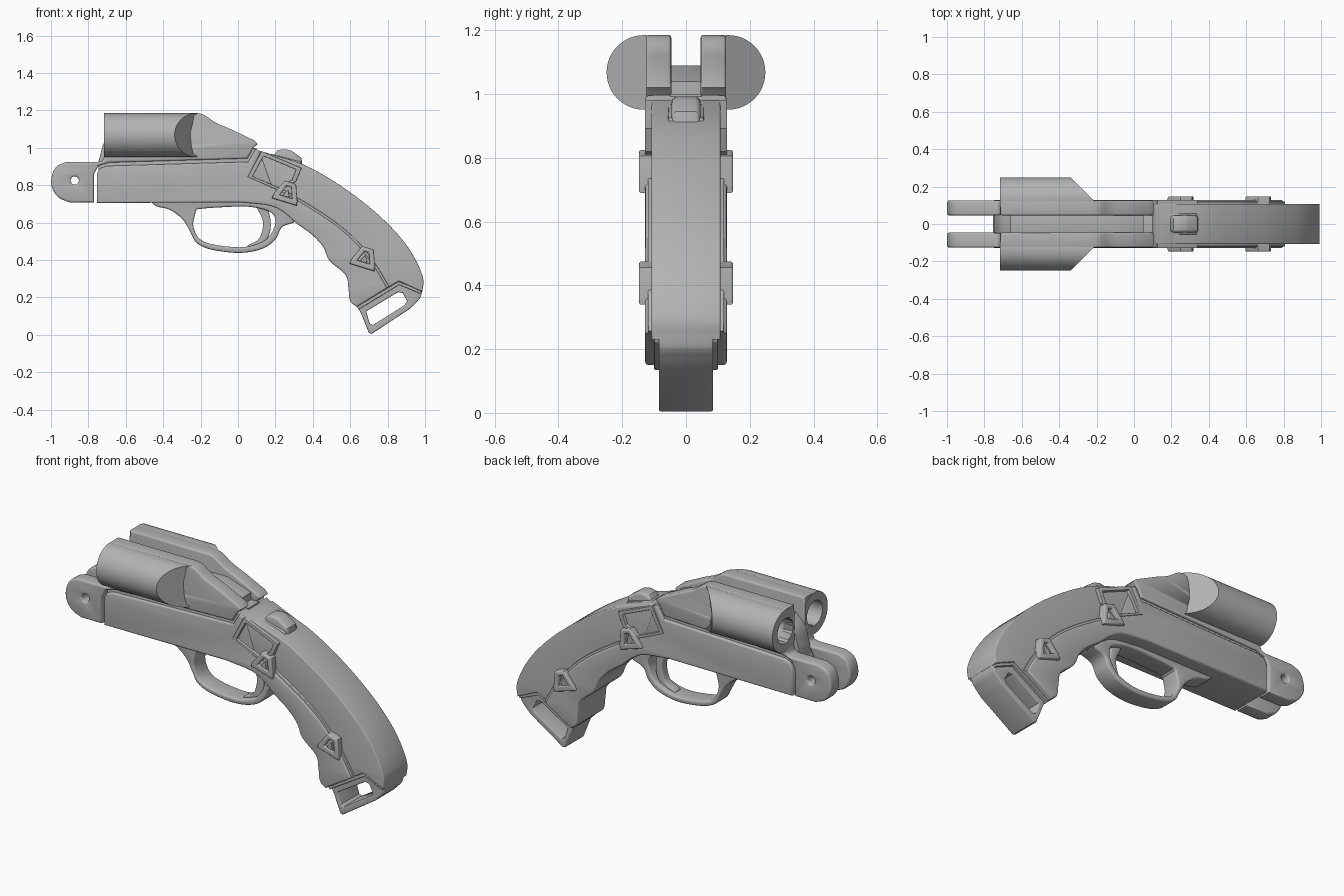
import bpy
import bmesh
from math import cos, sin, pi, radians
from mathutils import Matrix, Vector

if "Cube" in bpy.data.objects:
    bpy.data.objects.remove(bpy.data.objects["Cube"])

scene = bpy.context.scene
GREY = (0.45, 0.45, 0.45, 1.0)
metal = bpy.data.materials.new("plain grey")
metal.use_nodes = True
metal.diffuse_color = GREY
for node in metal.node_tree.nodes:
    if node.type == 'BSDF_PRINCIPLED':
        node.inputs["Base Color"].default_value = GREY


def smooth(points, steps=5):
    """Sample a soft curve that passes through the points."""
    p = [Vector(q) for q in points]
    p = [p[0] * 2 - p[1]] + p + [p[-1] * 2 - p[-2]]
    out = []
    for a, b, c, d in zip(p, p[1:], p[2:], p[3:]):
        for i in range(steps):
            t = i / steps
            out.append(0.5 * (2 * b + (c - a) * t + (2 * a - 5 * b + 4 * c - d) * t * t
                              + (3 * b - a - 3 * c + d) * t ** 3))
    return [tuple(v) for v in out] + [tuple(points[-1])]


def circle(cx, cz, r, n=32):
    return [(cx + r * cos(2 * pi * i / n), cz + r * sin(2 * pi * i / n)) for i in range(n)]


def ribbon(points, width):
    """Outline of a band of even width along a path."""
    p = [Vector(q) for q in points]
    left, right = [], []
    for i, q in enumerate(p):
        d = (p[min(i + 1, len(p) - 1)] - p[max(i - 1, 0)]).normalized()
        n = Vector((-d.y, d.x)) * width / 2
        left.append(tuple(q + n))
        right.append(tuple(q - n))
    return left + right[::-1]


def finish(name, mesh):
    mesh.materials.clear()
    mesh.materials.append(metal)
    mesh.shade_smooth()
    mesh.set_sharp_from_angle(angle=radians(32))
    obj = bpy.data.objects.new(name, mesh)
    scene.collection.objects.link(obj)
    return obj


def plate(name, outline, half, bevel=0.01, holes=(), y=0.0):
    """Side profile extruded across y with rounded rims."""
    curve = bpy.data.curves.new(name + " profile", 'CURVE')
    curve.dimensions = '2D'
    curve.fill_mode = 'BOTH'
    curve.extrude = half - bevel
    curve.bevel_depth = bevel
    curve.bevel_resolution = 2
    curve.offset = -bevel
    for loop in [outline, *holes]:
        spline = curve.splines.new('POLY')
        spline.points.add(len(loop) - 1)
        for point, (x, z) in zip(spline.points, loop):
            point.co = (x, z, 0, 1)
        spline.use_cyclic_u = True
    temp = bpy.data.objects.new(name + " profile", curve)
    scene.collection.objects.link(temp)
    graph = bpy.context.evaluated_depsgraph_get()
    mesh = bpy.data.meshes.new_from_object(temp.evaluated_get(graph))
    bpy.data.objects.remove(temp)
    mesh.transform(Matrix.Translation((0, y, 0)) @ Matrix.Rotation(pi / 2, 4, 'X'))
    bm = bmesh.new()
    bm.from_mesh(mesh)
    bmesh.ops.remove_doubles(bm, verts=bm.verts, dist=0.0001)
    bmesh.ops.recalc_face_normals(bm, faces=bm.faces)
    bm.to_mesh(mesh)
    bm.free()
    return finish(name, mesh)


def ring_solid(name, rings):
    """Closed solid through a row of equal rings."""
    bm = bmesh.new()
    rows = [[bm.verts.new(v) for v in ring] for ring in rings]
    n = len(rows[0])
    for a, b in zip(rows, rows[1:]):
        for i in range(n):
            bm.faces.new((a[i], a[(i + 1) % n], b[(i + 1) % n], b[i]))
    bm.faces.new(rows[0])
    bm.faces.new(rows[-1])
    bmesh.ops.recalc_face_normals(bm, faces=bm.faces)
    mesh = bpy.data.meshes.new(name)
    bm.to_mesh(mesh)
    bm.free()
    return finish(name, mesh)


# Shared curves of the grip
back = smooth([(.13, .98), (.35, .91), (.545, .8), (.73, .66), (.866, .524),
               (.947, .406), (.99, .3), (.985, .23)])
groove = smooth([(.22, .775), (.315, .72), (.49, .61), (.625, .497), (.73, .364), (.797, .25)])
finger_side = smooth([(.636, .15), (.6, .18), (.59, .25), (.575, .32), (.49, .396), (.455, .47),
                      (.396, .535), (.315, .594), (.25, .65), (.17, .69), (.01, .708)])

# Frame running into the lower grip
plate("frame", [(-.755, .705), (-.755, .86), (-.738, .89), (-.70, .903), (.055, .925),
                (.095, .995), (.122, .978), (.056, .846)] + groove + finger_side, .128)
plate("frame_core", [(-.745, .72), (-.745, .9), (-.7, .95), (.08, 1.0), (.12, .97),
                     (.2, .75), (.1, .72)], .112)
plate("backstrap", [(.1, .985)] + back + [(.86, .287), (.655, .165), (.62, .3), (.47, .52),
                                          (.3, .66), (.1, .76)], .108, .006)
# Central block whose top is the sighting channel floor
plate("channel_floor", [(-.745, .72)] + smooth([(-.745, .93), (-.715, 1.03), (-.66, 1.09)])
      + [(-.1, 1.09), (.05, 1.04), (.05, 1.0), (.1, 1.0), (.1, .72)], .05, .003)

# Upper cheeks with the hinge fork and barrels, one on each side
cheek = (smooth([(-.9, .708), (-.96, .735), (-.995, .79), (-.995, .85), (-.97, .9), (-.92, .924)])
         + smooth([(-.75, .924), (-.725, .932), (-.714, .96)]) + [(-.714, 1.186)]
         + smooth([(-.22, 1.186), (-.18, 1.175), (-.12, 1.135), (-.04, 1.1)])
         + [(.085, 1.04), (.105, 1.02), (.083, 1.0), (.05, .943), (-.69, .921),
            (-.745, .905), (-.77, .86), (-.77, .708)])
R, BORE, AXIS_Z, SIDE_Y = .117, .07, 1.068, .132


def barrel_ring(side, r, x, slanted=False):
    ring = []
    for c, z in circle(0, AXIS_Z, r, 48):
        y = max(SIDE_Y + c, .05)
        ring.append((min(-.09 - y, -.2) if slanted else x, side * y, z))
    return ring


for side, label in ((1, "left"), (-1, "right")):
    body = plate(label + "_cheek", cheek, .04, .01,
                 [circle(-.873, .825, .022)], y=side * .086)
    cutter = ring_solid("bore_cutter", [barrel_ring(side, BORE, -.8), barrel_ring(side, BORE, -.45)])
    cutter.hide_render = True
    cut = body.modifiers.new("bore", 'BOOLEAN')
    cut.operation = 'DIFFERENCE'
    cut.solver = 'EXACT'
    cut.object = cutter
    bpy.context.view_layer.objects.active = body
    bpy.ops.object.modifier_apply(modifier=cut.name)
    bpy.data.objects.remove(cutter)
    ring_solid(label + "_barrel", [barrel_ring(side, BORE, -.45), barrel_ring(side, BORE, -.716),
                                   barrel_ring(side, R, -.716), barrel_ring(side, R, 0, True)])

# Trigger guard and trigger
guard = smooth([(-.46, .705), (-.43, .685), (-.364, .668), (-.294, .615), (-.25, .54), (-.22, .49),
                (-.14, .455), (.01, .438), (.13, .46), (.2, .51), (.235, .575), (.3, .6)])
guard_hole = smooth([(-.225, .663), (-.238, .577), (-.18, .497), (.01, .468), (.13, .497),
                     (.18, .545), (.2, .61), (.17, .658), (.053, .685), (-.123, .68), (-.215, .672)])
plate("trigger_guard", guard + [(.28, .66), (.15, .72), (-.46, .72)], .055, .01, [guard_hole])
plate("trigger", smooth([(.1, .68), (.13, .62), (.132, .57), (.11, .51), (.055, .48), (.06, .465),
                         (.12, .47), (.165, .53), (.175, .6), (.16, .68)]), .025, .006)

# Thumb lever on top of the grip
plate("thumb_lever", [(.18, .9), (.185, .95)] + smooth([(.21, .985), (.245, .992), (.285, .985)])
      + [(.34, .945), (.345, .89)], .045, .016)
plate("lever_base", [(.17, .9), (.175, .968), (.335, .925), (.34, .86)], .056, .006)

# Side panel rim, seam strip and strap lugs
plate("panel_rim", [(.052, .845), (.126, .982), (.34, .892), (.31, .82), (.22, .77)], .129, .003,
      [[(.078, .848), (.137, .956), (.31, .884), (.29, .83), (.215, .788)]])
plate("seam_strip", ribbon(groove, .026), .119, .003)
for label, cx, cz in (("upper", .262, .758), ("lower", .677, .408)):
    def place(points):
        return [(cx + x * cos(.3) + z * sin(.3), cz - x * sin(.3) + z * cos(.3)) for x, z in points]
    plate(label + "_lug", place([(-.07, -.05), (.07, -.05), (.066, -.025), (.032, .06),
                                 (-.032, .06), (-.066, -.025)]), .148, .008,
          [place([(-.034, -.02), (.034, -.02), (.012, .036), (-.012, .036)])])
    plate(label + "_lug_core", place([(-.02, -.02), (.02, -.02), (0, .02)]), .14, .003)

# Butt cap with its open window and seam ridge
plate("butt_cap", [(.64, .15), (.66, .11), (.7, .01), (.715, .005), (.92, .14)]
      + smooth([(.945, .165), (.975, .2), (.985, .24)]) + [(.86, .3)], .085, .006,
      [[(.685, .125), (.855, .228), (.88, .224), (.904, .18), (.89, .158), (.722, .053), (.705, .06)]])
plate("butt_seam", ribbon([(.64, .143), (.86, .276), (.978, .228)], .018), .1, .003)
